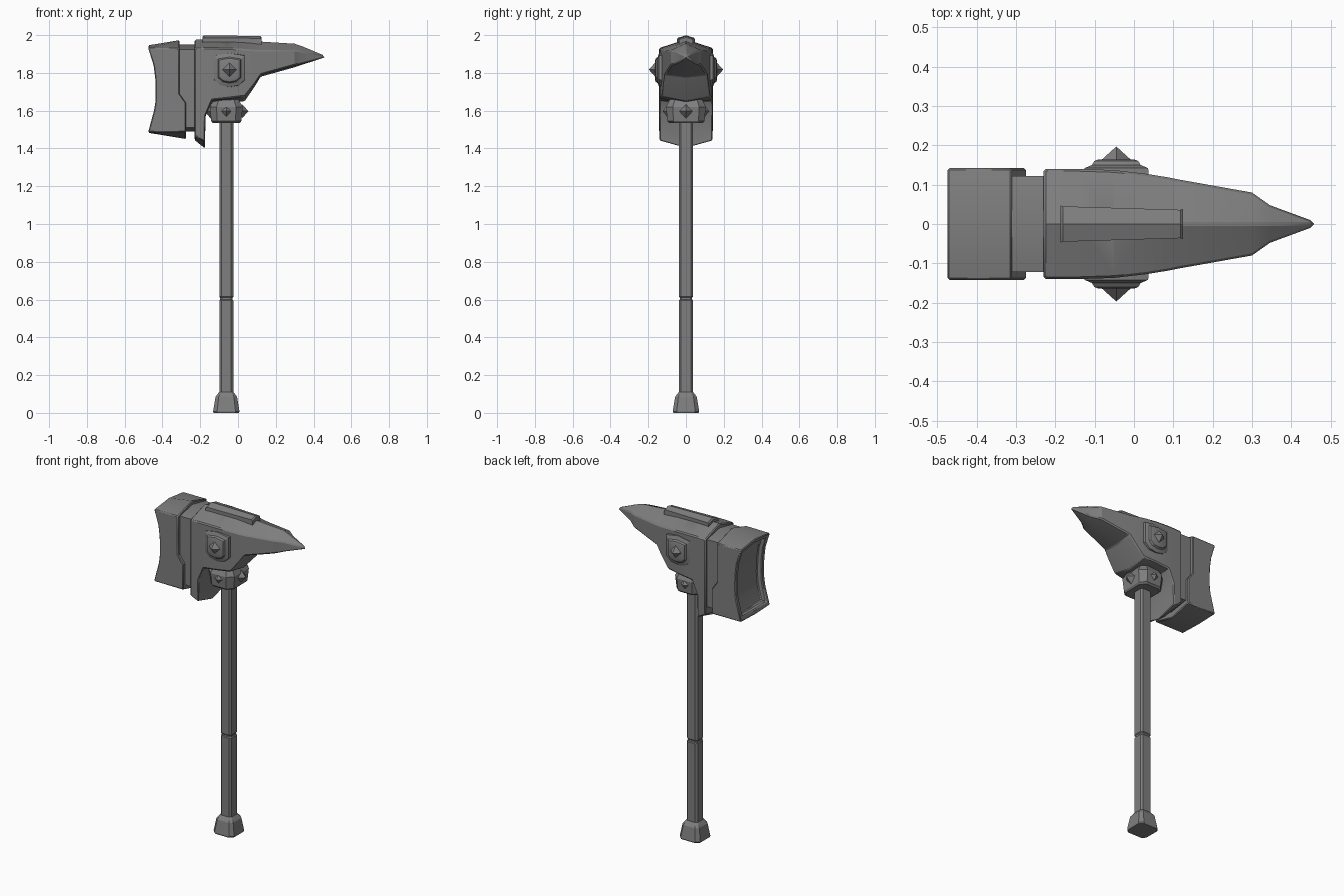
import bpy, bmesh, math

if "Cube" in bpy.data.objects:
    bpy.data.objects.remove(bpy.data.objects["Cube"])

GREY = 0.21
steel = bpy.data.materials.new("dark_grey_steel")
steel.use_nodes = True
steel.diffuse_color = (GREY, GREY, GREY, 1)
steel.node_tree.nodes["Principled BSDF"].inputs["Base Color"].default_value = (GREY, GREY, GREY, 1)

SHAFT_X = -0.062


def finish(obj, bevel=0):
    obj.data.materials.append(steel)
    if bevel:
        mod = obj.modifiers.new("edge_bevel", 'BEVEL')
        mod.width = bevel
        mod.segments = 1
        mod.limit_method = 'ANGLE'
        mod.angle_limit = math.radians(40)
    bpy.ops.object.select_all(action='DESELECT')
    obj.select_set(True)
    bpy.context.view_layer.objects.active = obj
    bpy.ops.object.shade_smooth_by_angle(angle=math.radians(25))
    return obj


def loft(name, rings, bevel=0, edit=None):
    """Skin a list of equal-length point rings and cap both ends."""
    bm = bmesh.new()
    loops = [[bm.verts.new(p) for p in ring] for ring in rings]
    n = len(loops[0])
    for a, b in zip(loops, loops[1:]):
        for i in range(n):
            j = (i + 1) % n
            bm.faces.new((a[i], a[j], b[j], b[i]))
    for cap in (loops[0], loops[-1]):
        if n == 6:  # fold the cap along its centre line
            bm.faces.new((cap[0], cap[1], cap[4], cap[5]))
            bm.faces.new((cap[1], cap[2], cap[3], cap[4]))
        else:
            bm.faces.new(cap)
    bmesh.ops.remove_doubles(bm, verts=bm.verts, dist=0.0005)
    bmesh.ops.recalc_face_normals(bm, faces=bm.faces)
    if edit:
        edit(bm)
    mesh = bpy.data.meshes.new(name)
    bm.to_mesh(mesh)
    bm.free()
    obj = bpy.data.objects.new(name, mesh)
    bpy.context.collection.objects.link(obj)
    return finish(obj, bevel)


def section(x, w, ridge, shoulder, lower, keel):
    """Six-sided cross-section with a gabled top and a keeled bottom."""
    return [(x, -w, shoulder), (x, 0, ridge), (x, w, shoulder),
            (x, w, lower), (x, 0, keel), (x, -w, lower)]


def chamfered(z, rx, ry=None, cut=0.3):
    """Square ring with cut corners around the shaft axis."""
    ry = ry or rx
    c = cut * min(rx, ry)
    pts = []
    for sx, sy in ((1, 1), (-1, 1), (-1, -1), (1, -1)):
        corner = [(sx * rx, sy * (ry - c)), (sx * (rx - c), sy * ry)]
        pts += corner if sx * sy > 0 else corner[::-1]
    return [(SHAFT_X + x, y, z) for x, y in pts]


def stud(name, loc, rot, radius, height):
    bpy.ops.mesh.primitive_cone_add(vertices=4, radius1=radius, radius2=0,
                                    depth=height, location=loc, rotation=rot)
    obj = bpy.context.object
    obj.name = name
    finish(obj)


# Shaft with a narrow groove, and a flared pommel
loft("shaft", [chamfered(z, r) for z, r in (
    (0.05, .037), (0.595, .037), (0.6, .033), (0.61, .033), (0.615, .037), (1.64, .037))])
loft("pommel", [chamfered(z, r) for z, r in (
    (0, .067), (0.008, .07), (0.085, .057), (0.095, .05), (0.11, .038))])

# Collar under the head
loft("collar", [chamfered(z, rx, ry, .4) for z, rx, ry in (
    (1.535, .072, .088), (1.545, .08, .098), (1.62, .087, .105), (1.66, .065, .085))])
for s, side in ((-1, "front"), (1, "back")):
    stud(f"collar_stud_{side}", (SHAFT_X, s * .108, 1.597),
         (-s * math.pi / 2, 0, 0), .038, .03)
for s, side in ((1, "left"), (-1, "right")):
    stud(f"collar_stud_{side}", (SHAFT_X + s * .1, 0, 1.597),
         (0, s * math.pi / 2, 0), .038, .036)

# Head body: rear flap, middle block and pointed spike
loft("head_body", [section(*row) for row in (
    (-.23, .14, 1.975, 1.93, 1.465, 1.445),
    (-.175, .14, 1.978, 1.932, 1.44, 1.4),
    (-.172, .14, 1.978, 1.932, 1.58, 1.57),
    (-.14, .14, 1.978, 1.932, 1.655, 1.64),
    (-.05, .137, 1.977, 1.93, 1.665, 1.64),
    (.035, .127, 1.975, 1.925, 1.675, 1.65),
    (.09, .118, 1.97, 1.92, 1.745, 1.73),
    (.12, .112, 1.968, 1.918, 1.79, 1.78),
    (.3, .08, 1.957, 1.92, 1.84, 1.83),
    (.345, .048, 1.942, 1.912, 1.852, 1.845),
    (.475, 0, 1.887, 1.887, 1.887, 1.887))], bevel=.006)

# Plate along the top ridge
loft("top_plate", [section(*row) for row in (
    (-.187, .047, 1.992, 1.978, 1.94, 1.94),
    (-.18, .045, 1.999, 1.985, 1.94, 1.94),
    (.118, .036, 1.995, 1.983, 1.94, 1.94),
    (.125, .038, 1.988, 1.976, 1.94, 1.94))])

# Neck joining body and hammer block
loft("neck", [section(x, .122, 1.95, 1.925, 1.51, 1.49) for x in (-.36, -.2)])


# Hammer block with waisted face and a recessed striking panel
def recess(bm):
    face = [f for f in bm.faces if f.normal.x < -0.85]
    bmesh.ops.inset_region(bm, faces=face, thickness=.028, use_even_offset=True)
    bmesh.ops.inset_region(bm, faces=face, thickness=.008, depth=-.028, use_even_offset=True)


W = .142
rows = [  # face x, rear x, height, centre offset at face and rear
    (-.475, -.275, 1.487, -.004, -.037), (-.445, -.275, 1.6, 0, 0),
    (-.438, -.275, 1.64, 0, 0), (-.436, -.31, 1.69, 0, 0),
    (-.438, -.31, 1.77, 0, 0), (-.447, -.31, 1.84, 0, 0),
    (-.475, -.31, 1.93, .016, .043)]
loft("hammer_block", [
    [(xf, -W, z), (xf, 0, z + kf), (xf, W, z), (xr, W, z), (xr, 0, z + kr), (xr, -W, z)]
    for xf, xr, z, kf, kr in rows], bevel=.005, edit=recess)

# Shield medallion with a pointed stud on each side of the head
SHIELD = [(-1, .9), (0, 1.06), (1, .9), (1, -.6), (.6, -.95), (0, -1.06), (-.6, -.95), (-1, -.6)]
for s, side in ((-1, "front"), (1, "back")):
    loft(f"medallion_{side}", [
        [(-.045 + px * r, s * y, 1.815 + pz * r * 1.05) for px, pz in SHIELD]
        for y, r in ((.115, .083), (.142, .081), (.15, .062), (.16, .056), (.164, .046))])
    stud(f"medallion_stud_{side}", (-.045, s * .178, 1.817),
         (-s * math.pi / 2, 0, 0), .042, .038)
